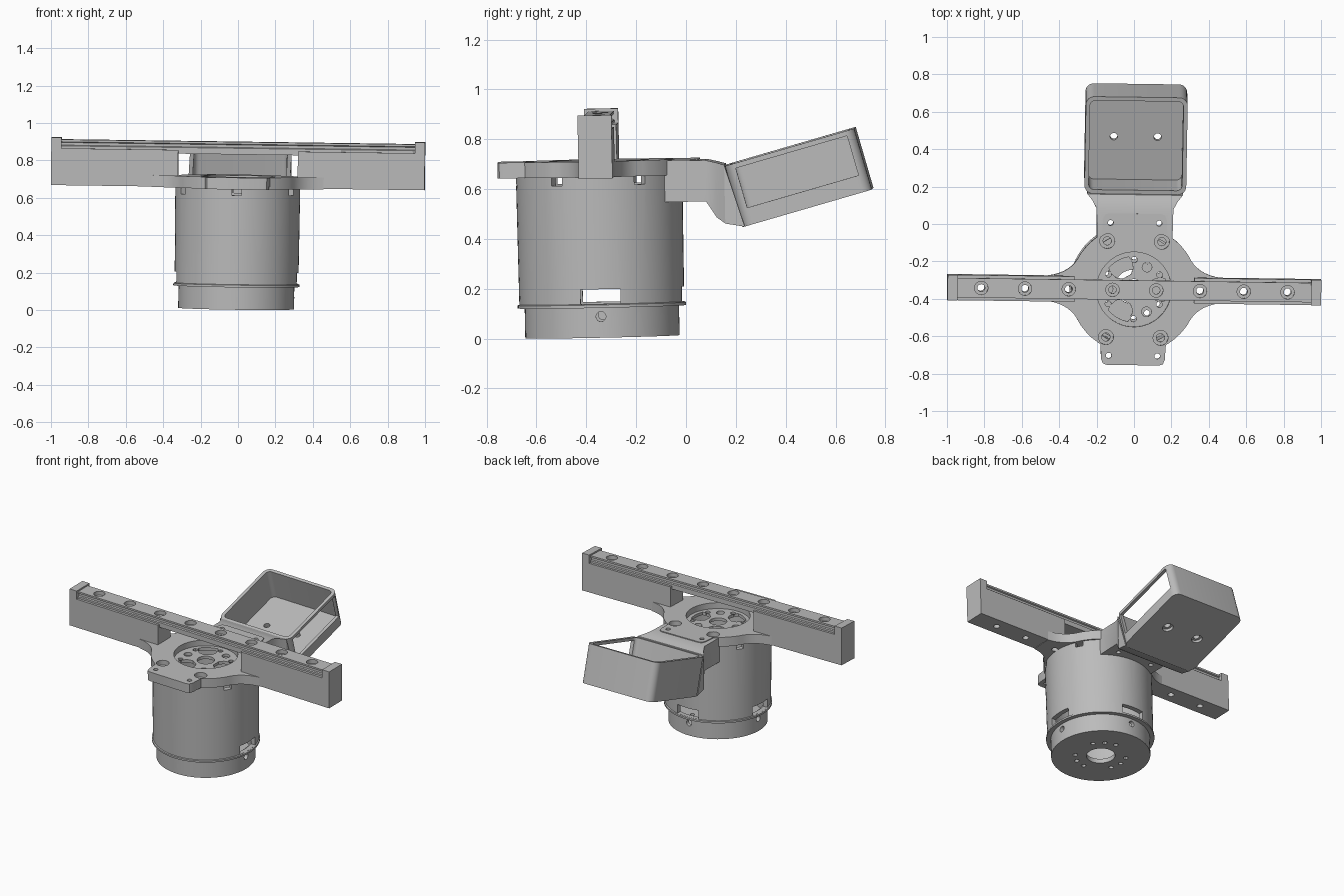
import bpy, bmesh
from math import sin, cos, pi, radians
from mathutils import Matrix, Vector

if "Cube" in bpy.data.objects:
    bpy.data.objects.remove(bpy.data.objects["Cube"])

grey = bpy.data.materials.new("matte grey")
grey.use_nodes = True
grey.diffuse_color = (0.5, 0.5, 0.5, 1)
grey.node_tree.nodes["Principled BSDF"].inputs["Base Color"].default_value = (0.5, 0.5, 0.5, 1)
parts = []


def finish(name, bm, part=True):
    bmesh.ops.recalc_face_normals(bm, faces=bm.faces)
    me = bpy.data.meshes.new(name)
    bm.to_mesh(me)
    bm.free()
    ob = bpy.data.objects.new(name, me)
    bpy.context.collection.objects.link(ob)
    if part:
        me.materials.append(grey)
        parts.append(ob)
    return ob


def prism(name, outline, z0, z1, part=True):
    bm = bmesh.new()
    face = bm.faces.new([bm.verts.new((x, y, z0)) for x, y in outline])
    ext = bmesh.ops.extrude_face_region(bm, geom=[face])["geom"]
    bmesh.ops.translate(bm, verts=[g for g in ext if isinstance(g, bmesh.types.BMVert)],
                        vec=(0, 0, z1 - z0))
    return finish(name, bm, part)


def box(name, x0, x1, y0, y1, z0, z1, part=True):
    return prism(name, [(x0, y0), (x1, y0), (x1, y1), (x0, y1)], z0, z1, part)


def circle(r, n, cx=0, cy=0):
    return [(cx + r * cos(2 * pi * i / n), cy + r * sin(2 * pi * i / n)) for i in range(n)]


def rounded(x0, x1, y0, y1, r, n=6):
    pts = []
    for k, (cx, cy) in enumerate([(x1 - r, y1 - r), (x0 + r, y1 - r), (x0 + r, y0 + r), (x1 - r, y0 + r)]):
        for i in range(n + 1):
            a = pi / 2 * (k + i / n)
            pts.append((cx + r * cos(a), cy + r * sin(a)))
    return pts


def lathe(name, profile, n=72):
    bm = bmesh.new()
    rings = [[bm.verts.new((r * cos(2 * pi * i / n), r * sin(2 * pi * i / n), z)) for i in range(n)]
             for r, z in profile]
    for k, ring in enumerate(rings):
        nxt = rings[(k + 1) % len(rings)]
        for i in range(n):
            j = (i + 1) % n
            bm.faces.new((ring[i], ring[j], nxt[j], nxt[i]))
    return finish(name, bm)


def cut(targets, cutter):
    for ob in targets:
        mod = ob.modifiers.new("cut", 'BOOLEAN')
        mod.operation, mod.solver, mod.object = 'DIFFERENCE', 'EXACT', cutter
        bpy.context.view_layer.objects.active = ob
        bpy.ops.object.modifier_apply(modifier=mod.name)
    bpy.data.objects.remove(cutter)


def drill(targets, x, y, r, z0, z1, n=20):
    cut(targets, prism("drill", circle(r, n, x, y), z0, z1, False))


def side_cut(target, angle, cutter):
    cutter.data.transform(Matrix.Rotation(radians(angle), 4, 'Z'))
    cut([target], cutter)


# Base cup with bolt pattern underneath
base = lathe("base_cup", [(0.09, 0), (0.31, 0), (0.31, 0.125), (0.285, 0.125), (0.285, 0.03), (0.09, 0.03)])
for group in (60, 180, 300):
    for step in (-27, 0, 27):
        a = radians(group + step)
        drill([base], 0.16 * cos(a), 0.16 * sin(a), 0.015, -0.1, 0.1, 12)
for angle in (0, 90, 180, 270):
    hole = prism("drill", circle(0.02, 16, -0.085, 0), 0.2, 0.4, False)
    hole.data.transform(Matrix.Rotation(pi / 2, 4, 'Y'))
    side_cut(base, angle, hole)

# Hollow housing with lip, cable windows and clip notches
housing = lathe("housing", [(0.3, 0.12), (0.338, 0.12), (0.338, 0.132), (0.331, 0.135),
                            (0.334, 0.645), (0.3, 0.645)])
for angle in (0, 90, 180):
    side_cut(housing, angle, box("window", 0.2, 0.4, -0.08, 0.08, 0.136, 0.195, False))
for k in range(6):
    side_cut(housing, 30 + 60 * k, box("notch", 0.25, 0.4, -0.025, 0.025, 0.612, 0.66, False))

# Perforated motor face
face = prism("motor_face", circle(0.215, 64), 0.648, 0.668)
drill([face], 0, 0, 0.055, 0.6, 0.8)
for k in range(6):
    a = radians(30 + 60 * k)
    drill([face], 0.158 * cos(a), 0.158 * sin(a), 0.016, 0.6, 0.8, 12)
for angle in (60, 180, 300):
    a = radians(angle)
    drill([face], 0.138 * cos(a), 0.138 * sin(a), 0.026, 0.6, 0.8, 16)
for angle in (0, 120, 240):
    lobe = [(0.175 * cos(radians(t)), 0.175 * sin(radians(t))) for t in range(-20, 21, 8)]
    lobe += [(0.14, 0.064), (0.1, 0.052), (0.078, 0.025), (0.078, -0.025), (0.1, -0.052), (0.14, -0.064)]
    side_cut(face, angle, prism("lobe", lobe, 0.6, 0.8, False))

# Mounting plate: one quadrant outline, mirrored twice
quad = [(0.14, 0.405), (0.16, 0.398), (0.17, 0.375), (0.175, 0.295)]
quad += [(0.343 * cos(radians(t)), 0.343 * sin(radians(t))) for t in (57, 50, 43, 36, 32)]
p0, p1, p2 = Vector((0.291, 0.182)), Vector((0.335, 0.085)), Vector((0.46, 0.068))
for i in range(1, 9):
    t = i / 8
    quad.append(tuple(p0 * (1 - t) ** 2 + p1 * 2 * t * (1 - t) + p2 * t * t))
half = quad + [(x, -y) for x, y in reversed(quad)]
plate = prism("mounting_plate", half + [(-x, y) for x, y in reversed(half)], 0.645, 0.708)
drill([plate], 0, 0, 0.2, 0.6, 0.8, 64)

# Tray bracket lofted through rectangular sections
bm = bmesh.new()
loops = []
for y, z0, z1, w in [(0.25, 0.538, 0.704, 0.202), (0.43, 0.536, 0.702, 0.205), (0.472, 0.472, 0.692, 0.228),
                     (0.506, 0.447, 0.682, 0.255), (0.582, 0.433, 0.44, 0.262)]:
    loops.append([bm.verts.new(c) for c in ((-w, y, z0), (w, y, z0), (w, y, z1), (-w, y, z1))])
for a, b in zip(loops, loops[1:]):
    for i in range(4):
        j = (i + 1) % 4
        bm.faces.new((a[i], a[j], b[j], b[i]))
bm.faces.new(loops[0])
bm.faces.new(loops[-1])
bracket = finish("tray_bracket", bm)
drill([bracket], 0, 0, 0.332, 0.4, 0.8, 72)

# Bolt holes through plate and bracket
for sx in (-1, 1):
    for sy in (-1, 1):
        drill([plate], sx * 0.146, sy * 0.257, 0.04, 0.675, 0.8)
        drill([plate], sx * 0.146, sy * 0.257, 0.022, 0.6, 0.8)
        drill([plate, bracket] if sy > 0 else [plate], sx * 0.13, sy * 0.355, 0.015, 0.4, 0.8, 14)

# Tilted open tray with one open side
tray = prism("tray", rounded(-0.272, 0.272, 0, 0.54, 0.045), 0, 0.255)
cut([tray], prism("cavity", rounded(-0.25, 0.25, 0.022, 0.518, 0.03), 0.05, 0.4, False))
cut([tray], box("side_opening", 0.2, 0.4, 0.04, 0.505, 0.07, 0.235, False))
for x in (-0.117, 0.117):
    drill([tray], x, 0.26, 0.02, -0.1, 0.2)
    drill([tray], x, 0.26, 0.034, -0.1, 0.02)
tray.data.transform(Matrix.Translation((0, 0.575, 0.431)) @ Matrix.Rotation(radians(15), 4, 'X'))

# Cross bar: two arms with raised end caps and a grooved rail
arms = []
for side, s in (("right", -1), ("left", 1)):
    arms.append(box(side + "_arm", *sorted((s * 0.32, s * 0.96)), -0.068, 0.068, 0.648, 0.845))
    box(side + "_end_cap", *sorted((s * 0.945, s * 0.999)), -0.068, 0.068, 0.648, 0.902)
edge = [(0.052, 0.825), (0.052, 0.858), (0.044, 0.862), (0.044, 0.876), (0.052, 0.88), (0.052, 0.892)]
rail = prism("rail", edge + [(-y, z) for y, z in reversed(edge)], -0.95, 0.95)
rail.data.transform(Matrix(((0, 0, 1, 0), (1, 0, 0, 0), (0, 1, 0, 0), (0, 0, 0, 1))))
for k in range(8):
    x = 0.234 * (k - 3.5)
    drill([rail], x, 0, 0.036, 0.865, 1)
    drill([rail] + arms + [plate], x, 0, 0.02, 0.6, 1, 16)

# Common slight lean of the whole assembly
lean = (Matrix.Translation((-0.01, -0.335, 0.008)) @ Matrix.Rotation(radians(-0.8), 4, 'Z')
        @ Matrix.Rotation(radians(0.8), 4, 'Y') @ Matrix.Rotation(radians(1.2), 4, 'X'))
bpy.ops.object.select_all(action='DESELECT')
for ob in parts:
    ob.data.transform(lean)
    ob.select_set(True)
bpy.context.view_layer.objects.active = parts[0]
bpy.ops.object.shade_smooth_by_angle(angle=radians(30))
